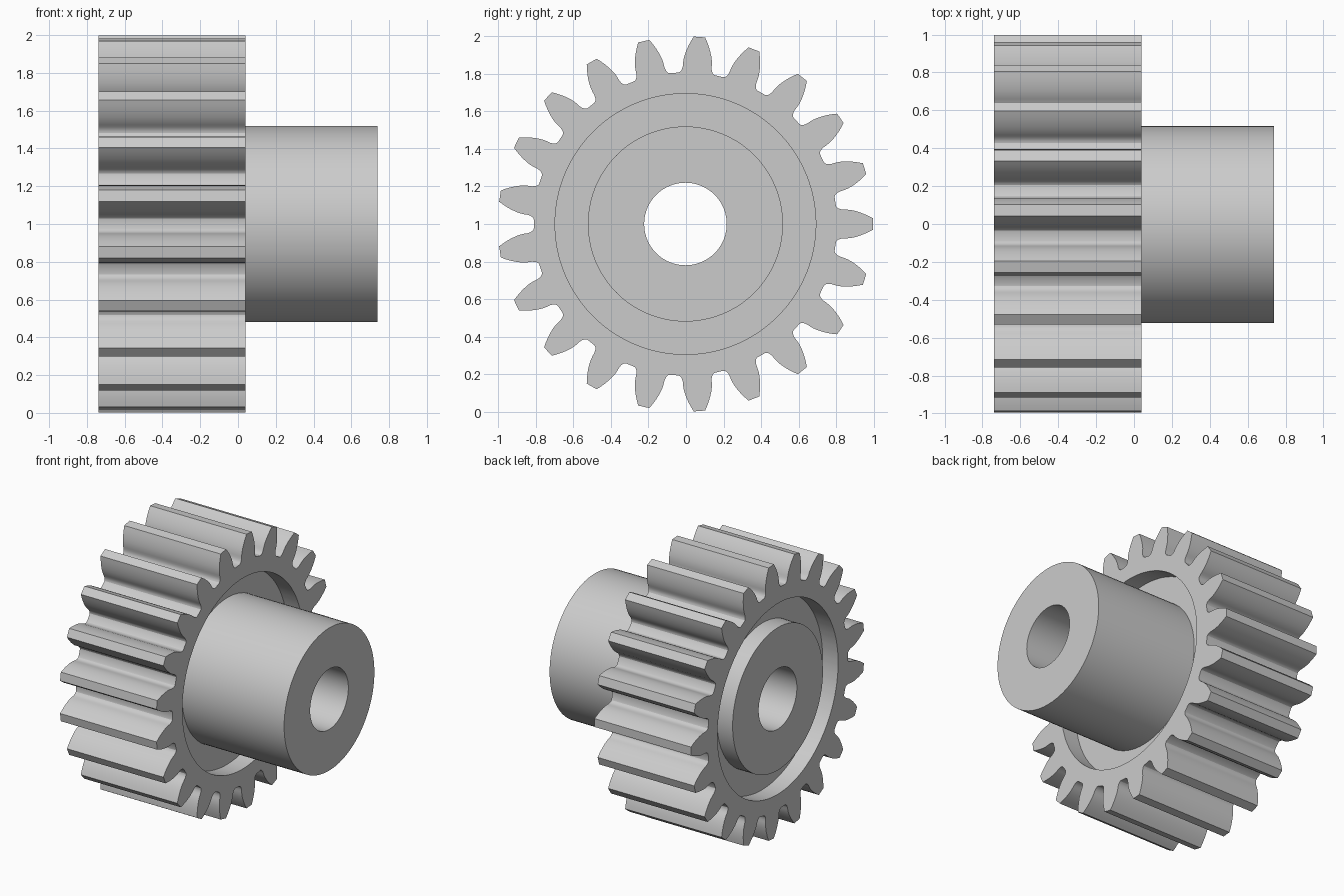
import bpy, bmesh, math

if "Cube" in bpy.data.objects:
    bpy.data.objects.remove(bpy.data.objects["Cube"], do_unlink=True)

TEETH = 21
MODULE = 2 / (TEETH + 2)
PITCH = MODULE * TEETH / 2
PRESSURE = math.radians(20)
BASE = PITCH * math.cos(PRESSURE)
ROOT = 0.808
BORE, HUB, RECESS = 0.22, 0.52, 0.695
BACK, FRONT, HUB_END, DEPTH = -0.738, 0.04, 0.738, 0.125
CENTRE_Y, CENTRE_Z = -0.003, 1.0

# plain steel
steel = bpy.data.materials.new("steel_grey")
steel.use_nodes = True
grey = (0.6, 0.6, 0.6, 1)
steel.diffuse_color = grey
steel.node_tree.nodes["Principled BSDF"].inputs["Base Color"].default_value = grey


def involute(r):
    a = math.acos(min(1, BASE / r))
    return math.tan(a) - a


def half_tooth():
    """(angle, radius) pairs from the tip edge down to the root."""
    pts = []
    at_pitch = math.pi / (2 * TEETH) + involute(PITCH)
    for i in range(7):
        r = 1 + (BASE - 1) * i / 6
        pts.append((at_pitch - involute(r), r))
    start, end = pts[-1][0], math.pi / TEETH - 0.027
    for i in range(1, 6):
        t = math.pi / 2 * i / 5
        pts.append((start + (end - start) * (1 - math.cos(t)),
                    BASE + (ROOT - BASE) * math.sin(t)))
    return pts


def gear_outline():
    half = half_tooth()
    tooth = [(-a, r) for a, r in reversed(half)] + half
    return [(a + k * 2 * math.pi / TEETH, r) for k in range(TEETH) for a, r in tooth]


def ring(name, section, outline):
    """Sweep a closed section of (x, radius) round the x axis; radius None follows the outline."""
    bm = bmesh.new()
    loops = [[bm.verts.new((x, CENTRE_Y + (r or tip) * math.cos(a),
                            CENTRE_Z + (r or tip) * math.sin(a))) for a, tip in outline]
             for x, r in section]
    n = len(outline)
    for j, loop in enumerate(loops):
        after = loops[(j + 1) % len(loops)]
        for i in range(n):
            k = (i + 1) % n
            bm.faces.new((loop[i], loop[k], after[k], after[i]))
    bmesh.ops.recalc_face_normals(bm, faces=bm.faces)
    mesh = bpy.data.meshes.new(name)
    bm.to_mesh(mesh)
    bm.free()
    mesh.materials.append(steel)
    obj = bpy.data.objects.new(name, mesh)
    bpy.context.collection.objects.link(obj)
    bpy.ops.object.select_all(action="DESELECT")
    obj.select_set(True)
    bpy.context.view_layer.objects.active = obj
    bpy.ops.object.shade_smooth_by_angle(angle=math.radians(25))
    return obj


def tube(x0, x1, inner, outer):
    return [(x0, outer), (x1, outer), (x1, inner), (x0, inner)]


circle = [(2 * math.pi * i / 80, 1) for i in range(80)]

# toothed rim, recessed web, and hub with a through bore
ring("toothed_rim", tube(BACK, FRONT, RECESS, None), gear_outline())
ring("web", tube(BACK + DEPTH, FRONT - DEPTH, HUB - 0.02, RECESS + 0.02), circle)
ring("hub", tube(BACK, HUB_END, BORE, HUB), circle)
